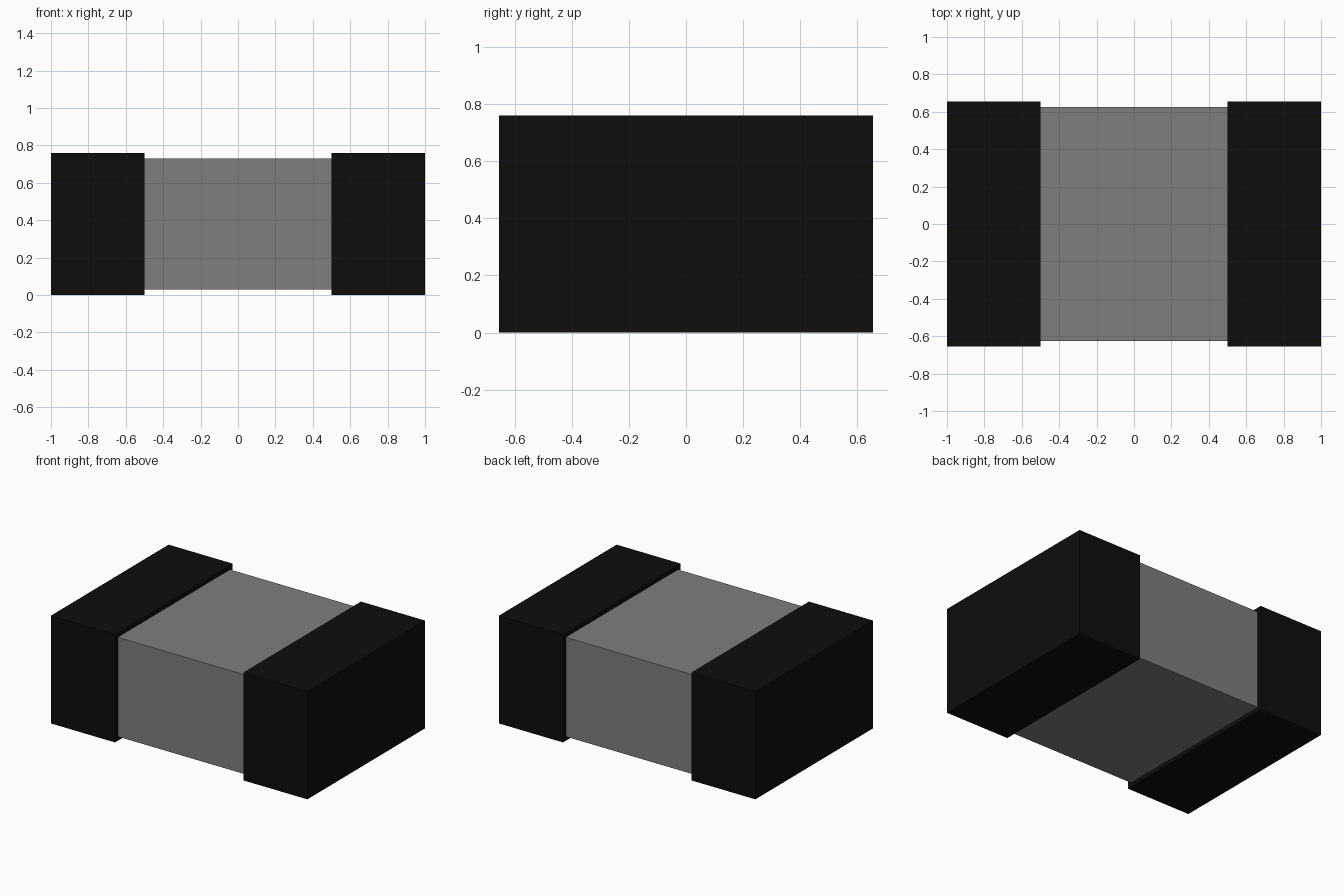
import bpy

default = bpy.data.objects.get("Cube")
if default:
    bpy.data.objects.remove(default, do_unlink=True)


def material(name, color):
    mat = bpy.data.materials.new(name)
    mat.use_nodes = True
    mat.diffuse_color = color
    bsdf = mat.node_tree.nodes["Principled BSDF"]
    bsdf.inputs["Base Color"].default_value = color
    bsdf.inputs["Roughness"].default_value = 0.6
    return mat


def box(name, center, size, mat):
    bpy.ops.mesh.primitive_cube_add(size=1, location=center)
    obj = bpy.context.object
    obj.name = name
    obj.scale = size
    bpy.ops.object.transform_apply(location=False, rotation=False, scale=True)
    obj.data.materials.append(mat)
    return obj


grey = material("body grey", (0.21, 0.21, 0.21, 1))
black = material("cap black", (0.004, 0.004, 0.004, 1))

HEIGHT, DEPTH = 0.76, 1.31   # outer size of the end caps
WALL = 0.03                  # step from cap down to body

# Central block, running into both end caps
box("body", (0, 0, HEIGHT / 2),
    (1.9, DEPTH - 2 * WALL, HEIGHT - 2 * WALL), grey)

# End caps, slightly larger than the block all round
for side, name in ((1, "left_end_cap"), (-1, "right_end_cap")):
    box(name, (side * 0.75, 0, HEIGHT / 2), (0.5, DEPTH, HEIGHT), black)
